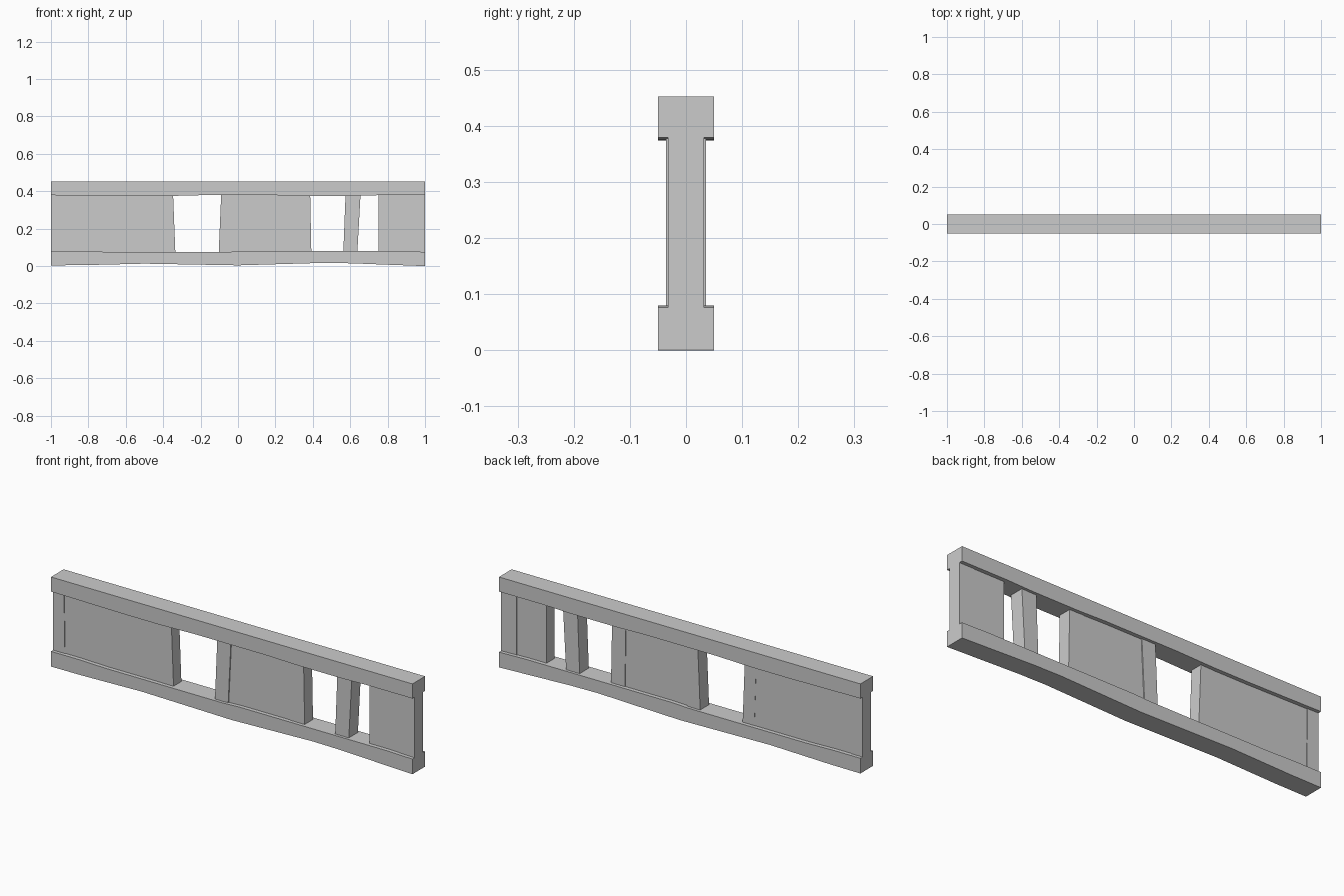
import bpy

if "Cube" in bpy.data.objects:
    bpy.data.objects.remove(bpy.data.objects["Cube"])


def extrude(name, outline, half_depth):
    """Extrude an x-z outline symmetrically along y."""
    n = len(outline)
    verts = [(x, y, z) for y in (-half_depth, half_depth) for x, z in outline]
    faces = [tuple(range(n)), tuple(reversed(range(n, 2 * n)))]
    faces += [(i, i + n, (i + 1) % n + n, (i + 1) % n) for i in range(n)]
    mesh = bpy.data.meshes.new(name)
    mesh.from_pydata(verts, [], faces)
    mesh.update()
    obj = bpy.data.objects.new(name, mesh)
    bpy.context.collection.objects.link(obj)
    return obj


def upright(name, bottom, top, half_depth):
    """Board between the rails; bottom and top are (left, right) x pairs."""
    return extrude(name, [(bottom[0], 0.074), (bottom[1], 0.074),
                          (top[1], 0.381), (top[0], 0.381)], half_depth)


# Slightly uneven top and bottom rails
extrude("top_rail", [(-1, 0.379), (-0.6, 0.374), (-0.4, 0.374), (-0.2, 0.379),
                     (0.2, 0.379), (0.35, 0.375), (0.6, 0.375), (0.75, 0.379),
                     (1, 0.379), (1, 0.452), (-1, 0.452)], 0.05)
extrude("bottom_rail", [(-1, 0.004), (-0.83, 0.005), (-0.5, 0.013), (0, 0.004),
                        (0.45, 0.017), (0.6, 0.015), (1, 0), (1, 0.076),
                        (0.85, 0.08), (0.05, 0.08), (-0.05, 0.076),
                        (-0.7, 0.076), (-0.85, 0.08), (-1, 0.08)], 0.05)

# Infill panels
for name, left, right in (("left_panel", -0.95, -0.38),
                          ("middle_panel", -0.05, 0.33),
                          ("right_panel", 0.75, 0.93)):
    upright(name, (left, right), (left, right), 0.03)

# Leaning posts
for name, bottom, top, depth in (
        ("left_end_post", (-1, -0.935), (-1, -0.94), 0.033),
        ("left_opening_post", (-0.40, -0.335), (-0.41, -0.347), 0.031),
        ("centre_post", (-0.103, -0.03), (-0.09, -0.015), 0.035),
        ("right_opening_post", (0.315, 0.392), (0.31, 0.386), 0.033),
        ("slim_post", (0.563, 0.638), (0.575, 0.655), 0.036),
        ("right_end_post", (0.915, 1), (0.915, 1), 0.032)):
    upright(name, bottom, top, depth)
